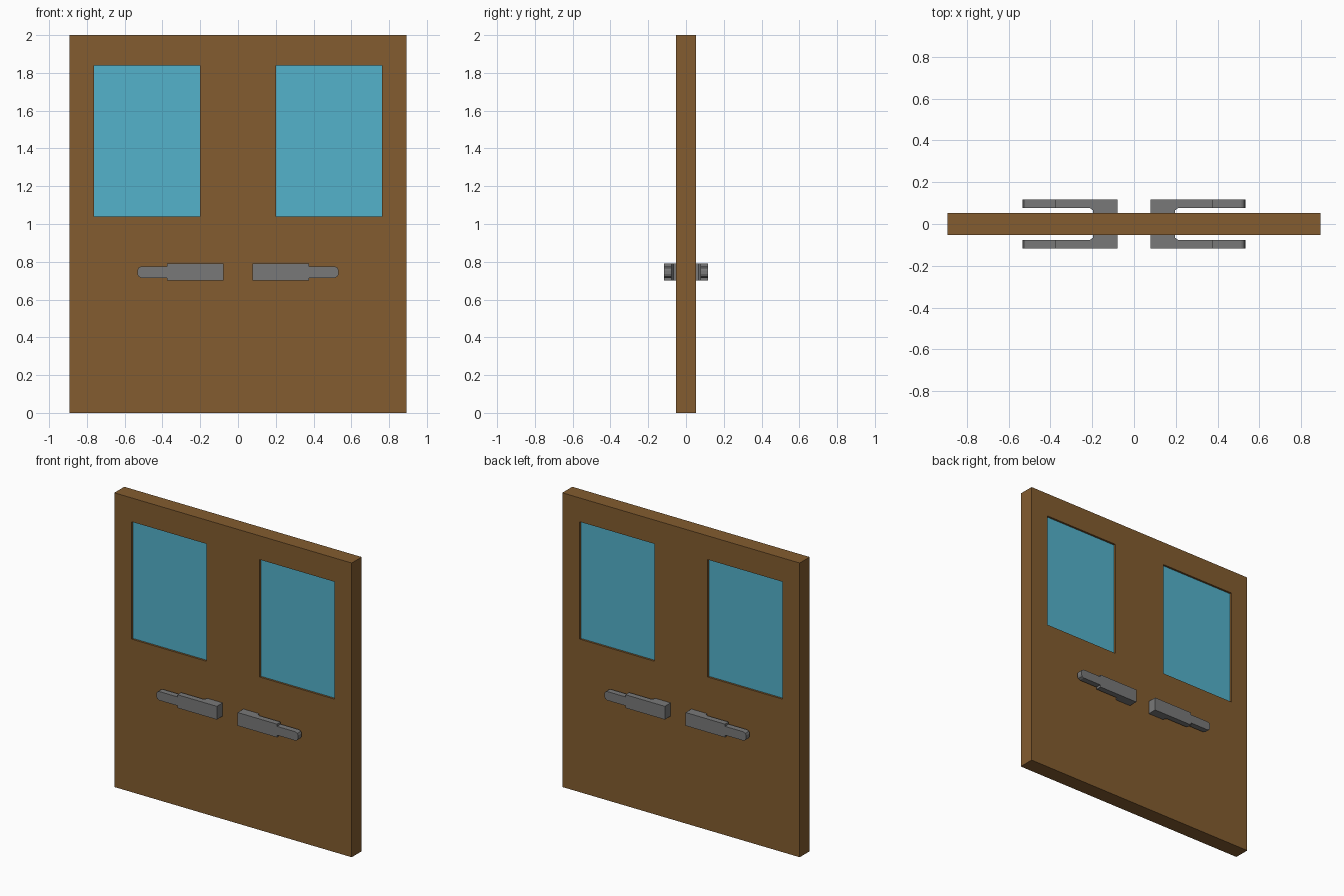
import bpy, bmesh
from mathutils import Vector

if "Cube" in bpy.data.objects:
    bpy.data.objects.remove(bpy.data.objects["Cube"])


def material(name, rgb):
    m = bpy.data.materials.new(name)
    m.diffuse_color = (*rgb, 1)
    m.use_nodes = True
    m.node_tree.nodes["Principled BSDF"].inputs["Base Color"].default_value = m.diffuse_color
    return m


WOOD = material("wood", (0.227, 0.107, 0.029))
GLASS = material("glass", (0.087, 0.445, 0.597))
METAL = material("metal", (0.19, 0.19, 0.19))


def finish(name, bm, mat):
    bmesh.ops.recalc_face_normals(bm, faces=bm.faces[:])
    me = bpy.data.meshes.new(name)
    bm.to_mesh(me)
    bm.free()
    me.materials.append(mat)
    ob = bpy.data.objects.new(name, me)
    bpy.context.collection.objects.link(ob)
    return ob


def prism(name, pts, axis, lo, hi, mat, mirror):
    """Extrude a 2D outline along an axis (1 = y, 2 = z) and mirror it."""
    def place(p, d):
        return Vector((p[0], d, p[1]) if axis == 1 else (p[0], p[1], d))
    bm = bmesh.new()
    a = [bm.verts.new(place(p, lo)) for p in pts]
    b = [bm.verts.new(place(p, hi)) for p in pts]
    bm.faces.new(a)
    bm.faces.new(b[::-1])
    n = len(pts)
    for i in range(n):
        j = (i + 1) % n
        bm.faces.new((a[i], b[i], b[j], a[j]))
    ob = finish(name, bm, mat)
    mod = ob.modifiers.new("mirror", 'MIRROR')
    mod.use_axis = mirror
    return ob


# Door slab with two window openings
X0, X1, Z0, Z1 = 0.20, 0.762, 1.04, 1.838
xs = [-0.893, -X1, -X0, X0, X1, 0.893]
zs = [0, Z0, Z1, 2]
bm = bmesh.new()
grid = [[bm.verts.new((x, 0, z)) for x in xs] for z in zs]
for r in range(3):
    for c in range(5):
        if not (r == 1 and c in (1, 3)):
            bm.faces.new((grid[r][c], grid[r][c + 1],
                          grid[r + 1][c + 1], grid[r + 1][c]))
door = finish("door_panel", bm, WOOD)
solid = door.modifiers.new("thickness", 'SOLIDIFY')
solid.thickness = 0.107
solid.offset = 0

# Window panes, slightly recessed
prism("window_panes", [(X0, Z0), (X1, Z0), (X1, Z1), (X0, Z1)],
      1, -0.04, 0.04, GLASS, (True, False, False))

# Handle bodies: plan outline with the flared mount that meets the door
mount = [(0.078, 0.045), (0.195, 0.045), (0.197, 0.066), (0.212, 0.077),
         (0.375, 0.077), (0.375, 0.116), (0.078, 0.116)]
prism("handle_bodies", mount, 2, 0.70, 0.79, METAL, (True, True, False))

# Handle levers: narrower tips with rounded ends
lever = [(0.375, 0.715), (0.513, 0.715), (0.527, 0.722), (0.533, 0.735),
         (0.533, 0.755), (0.527, 0.768), (0.513, 0.775), (0.375, 0.775)]
prism("handle_levers", lever, 1, 0.077, 0.116, METAL, (True, True, False))
